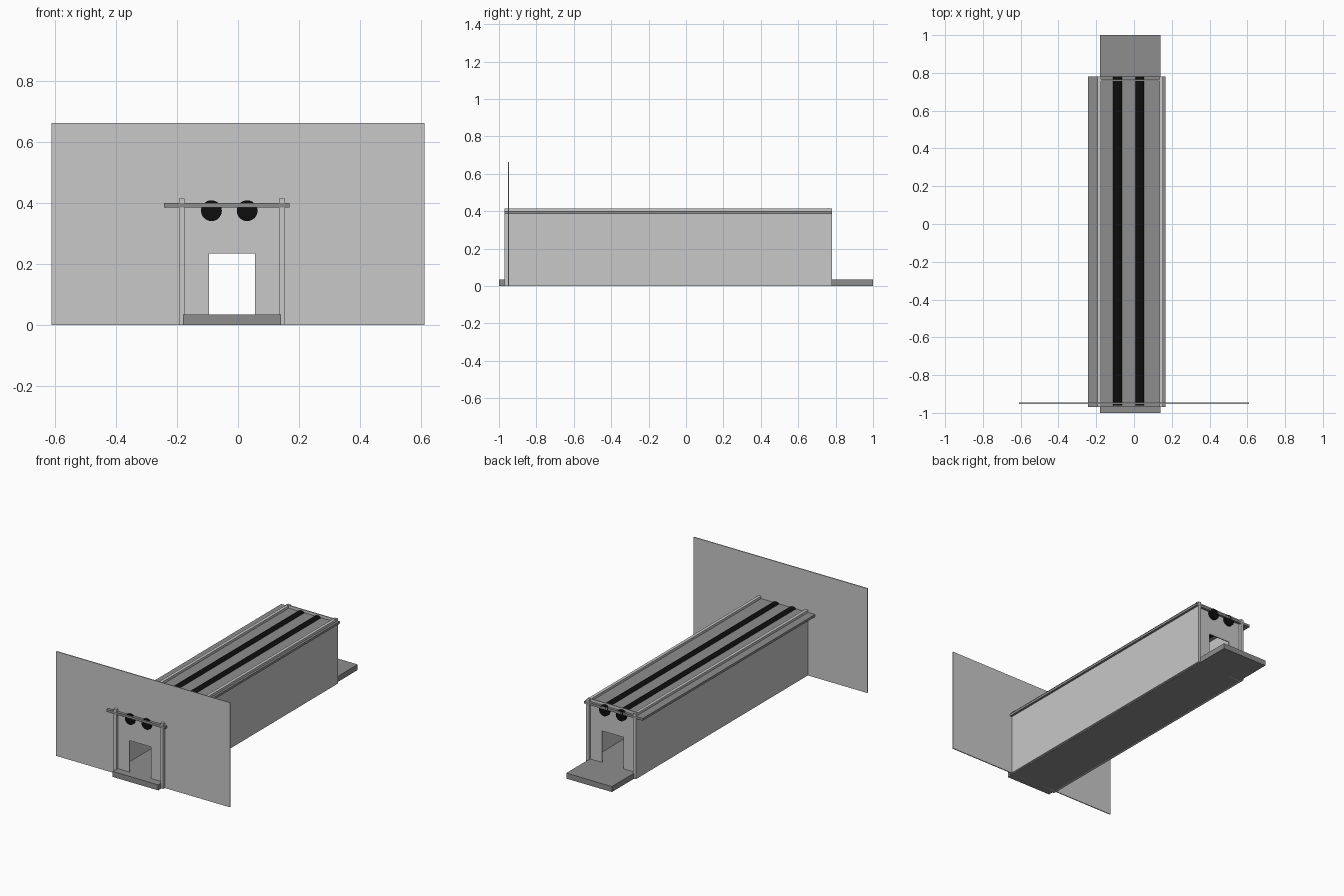
import bpy
import bmesh
import math

cube = bpy.data.objects.get("Cube")
if cube:
    bpy.data.objects.remove(cube, do_unlink=True)


def material(name, value):
    mat = bpy.data.materials.new(name)
    mat.use_nodes = True
    colour = (value, value, value, 1)
    mat.diffuse_color = colour
    mat.node_tree.nodes["Principled BSDF"].inputs["Base Color"].default_value = colour
    return mat


LIGHT = material("light_grey", 0.58)
MID = material("mid_grey", 0.27)
BLACK = material("black", 0.004)


def finish(name, bm, mat):
    bmesh.ops.recalc_face_normals(bm, faces=bm.faces)
    mesh = bpy.data.meshes.new(name)
    bm.to_mesh(mesh)
    bm.free()
    mesh.materials.append(mat)
    obj = bpy.data.objects.new(name, mesh)
    bpy.context.collection.objects.link(obj)
    return obj


def box(name, xs, ys, zs, mat):
    bm = bmesh.new()
    bmesh.ops.create_cube(bm, size=1)
    for v in bm.verts:
        for axis, (low, high) in enumerate((xs, ys, zs)):
            v.co[axis] = high if v.co[axis] > 0 else low
    return finish(name, bm, mat)


def doorway_plate(name, left, right, top, y, thickness=0.006):
    # Upright panel profile with a doorway notch, extruded along y
    d0, d1, door_top = -0.095, 0.055, 0.235
    profile = [(left, 0), (d0, 0), (d0, door_top), (d1, door_top),
               (d1, 0), (right, 0), (right, top), (left, top)]
    bm = bmesh.new()
    face = bm.faces.new([bm.verts.new((x, y, z)) for x, z in profile])
    ext = bmesh.ops.extrude_face_region(bm, geom=[face])
    moved = [g for g in ext["geom"] if isinstance(g, bmesh.types.BMVert)]
    bmesh.ops.translate(bm, verts=moved, vec=(0, thickness, 0))
    return finish(name, bm, mat=LIGHT)


FRONT, BACK = -0.97, 0.78

# Floor and roof slabs
box("floor_slab", (-0.18, 0.14), (-1, 1), (0, 0.035), MID)
box("roof_slab", (-0.243, 0.168), (FRONT, BACK), (0.385, 0.4), MID)

# Side walls rise slightly through the roof
for side, x in (("right", -0.194), ("left", 0.135)):
    box(side + "_wall", (x, x + 0.019), (FRONT, BACK), (0.001, 0.415), LIGHT)

# End panels with doorways
doorway_plate("front_panel", -0.61, 0.61, 0.663, -0.952)
doorway_plate("back_panel", -0.194, 0.154, 0.418, 0.758)

# Round rails set into the roof
for side, x in (("right", -0.087), ("left", 0.03)):
    bpy.ops.mesh.primitive_cylinder_add(
        vertices=32, radius=0.034, depth=BACK - FRONT - 0.008,
        location=(x, (FRONT + BACK) / 2 + 0.004, 0.375),
        rotation=(math.pi / 2, 0, 0))
    rail = bpy.context.object
    rail.name = side + "_rail"
    rail.data.materials.append(BLACK)
    bpy.ops.object.shade_smooth_by_angle()
